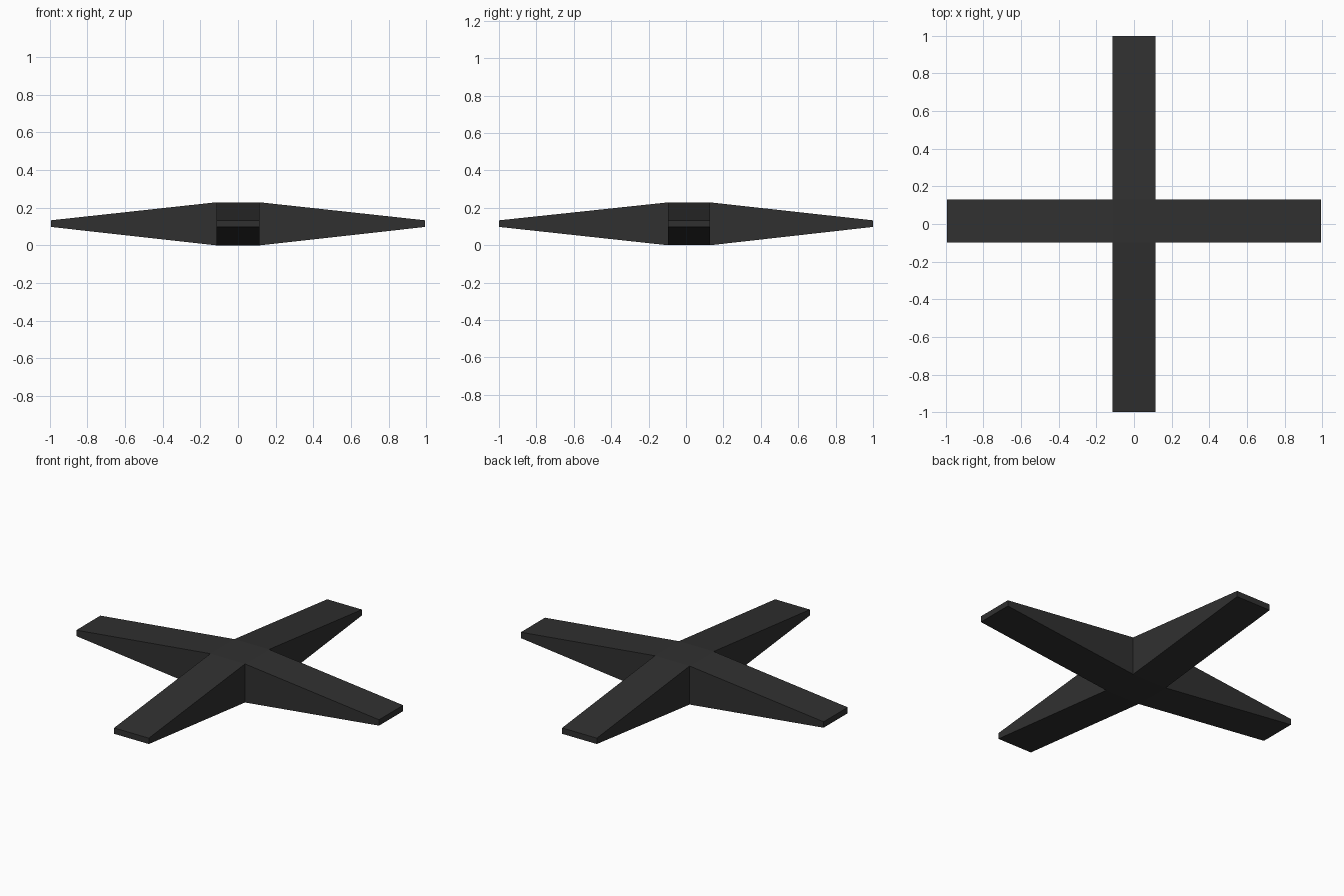
import bpy, bmesh
from mathutils import Vector

if "Cube" in bpy.data.objects:
    bpy.data.objects.remove(bpy.data.objects["Cube"])

HUB_MIN = Vector((-0.114, -0.097, 0.0))
HUB_MAX = Vector((0.114, 0.129, 0.229))
TIP_X, TIP_Y = 0.995, 1.0          # reach of the arms
TIP_LOW, TIP_HIGH = 0.098, 0.133   # height range of the arm tips

dark = bpy.data.materials.new("dark grey")
dark.diffuse_color = (0.03, 0.03, 0.03, 1)
dark.use_nodes = True
dark.node_tree.nodes["Principled BSDF"].inputs["Base Color"].default_value = dark.diffuse_color

# Central hub block
bm = bmesh.new()
bmesh.ops.create_cube(bm, size=1)
size, mid = HUB_MAX - HUB_MIN, (HUB_MAX + HUB_MIN) / 2
for v in bm.verts:
    v.co = v.co * size + mid
bm.normal_update()

# Four arms: pull out each side face and thin it towards the tip
for face in [f for f in bm.faces if abs(f.normal.z) < 0.5]:
    n = face.normal.copy()
    tip = bmesh.ops.extrude_discrete_faces(bm, faces=[face])["faces"][0]
    for v in tip.verts:
        if abs(n.x) > 0.5:
            v.co.x = TIP_X * n.x
        else:
            v.co.y = TIP_Y * n.y
        v.co.z = TIP_HIGH if v.co.z > mid.z else TIP_LOW

bmesh.ops.recalc_face_normals(bm, faces=bm.faces)
mesh = bpy.data.meshes.new("tapered_cross")
bm.to_mesh(mesh)
bm.free()
mesh.materials.append(dark)
bpy.context.collection.objects.link(bpy.data.objects.new("tapered_cross", mesh))
